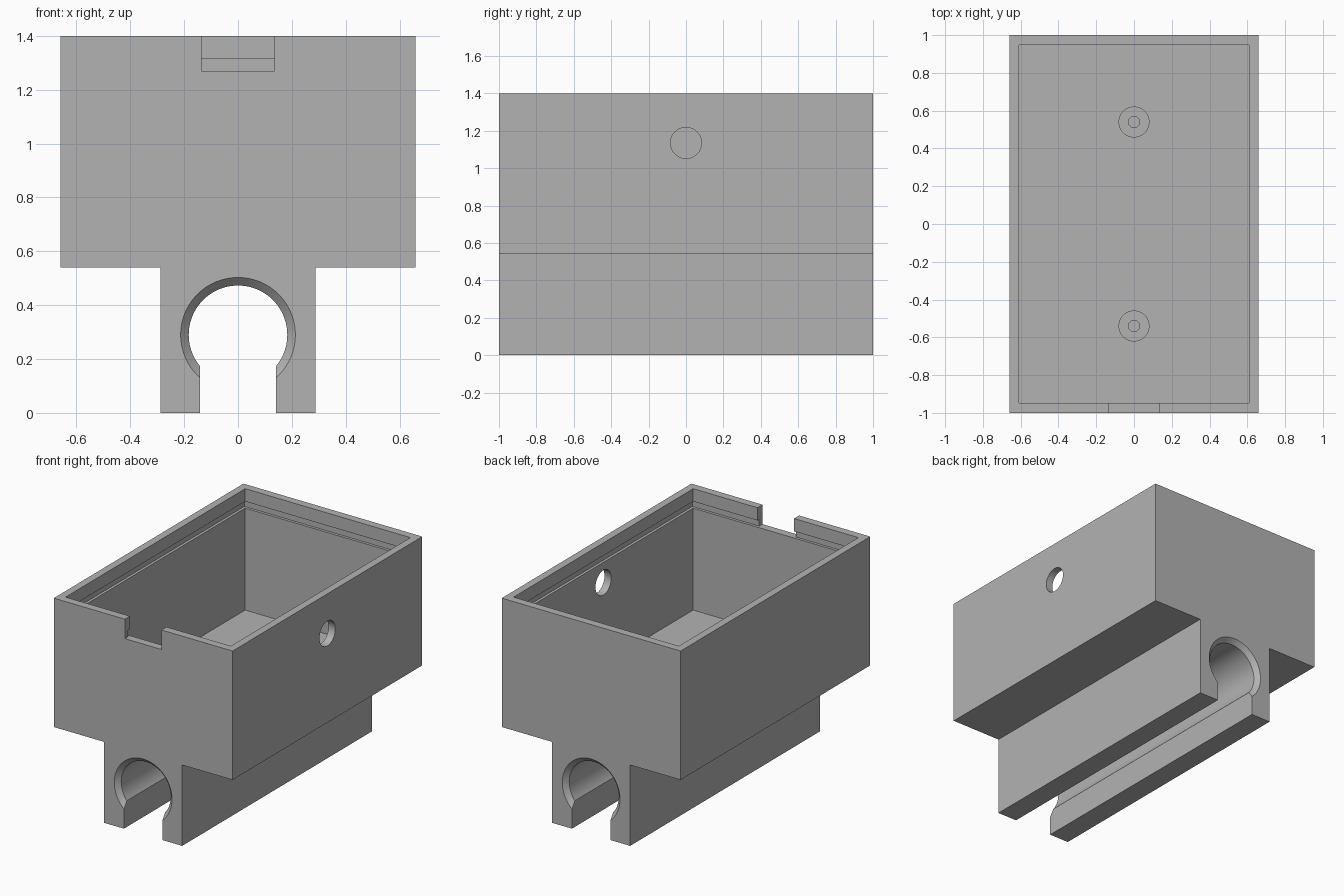
import bpy, bmesh, math
from mathutils import Matrix

if "Cube" in bpy.data.objects:
    bpy.data.objects.remove(bpy.data.objects["Cube"])

grey = bpy.data.materials.new("plain grey")
grey.diffuse_color = (0.45, 0.45, 0.45, 1)
grey.use_nodes = True
grey.node_tree.nodes["Principled BSDF"].inputs["Base Color"].default_value = grey.diffuse_color


def finish(name, bm):
    bmesh.ops.recalc_face_normals(bm, faces=bm.faces[:])
    me = bpy.data.meshes.new(name)
    bm.to_mesh(me)
    bm.free()
    me.materials.append(grey)
    ob = bpy.data.objects.new(name, me)
    bpy.context.collection.objects.link(ob)
    return ob


def box(name, x0, x1, y0, y1, z0, z1):
    bm = bmesh.new()
    bmesh.ops.create_cube(bm, size=1)
    for v in bm.verts:
        v.co = ((x0 + x1) / 2 + v.co.x * (x1 - x0),
                (y0 + y1) / 2 + v.co.y * (y1 - y0),
                (z0 + z1) / 2 + v.co.z * (z1 - z0))
    return finish(name, bm)


def lathe(name, profile, matrix, n=64):
    """Capped turned solid from (radius, height) points about local z."""
    bm = bmesh.new()
    rings = [[bm.verts.new((r * math.cos(2 * math.pi * i / n),
                            r * math.sin(2 * math.pi * i / n), h))
              for i in range(n)] for r, h in profile]
    for a, b in zip(rings, rings[1:]):
        for i in range(n):
            j = (i + 1) % n
            bm.faces.new((a[i], a[j], b[j], b[i]))
    bm.faces.new(rings[0])
    bm.faces.new(rings[-1])
    bm.transform(matrix)
    return finish(name, bm)


def smooth(ob):
    bpy.ops.object.select_all(action='DESELECT')
    ob.select_set(True)
    bpy.context.view_layer.objects.active = ob
    bpy.ops.object.shade_smooth_by_angle(angle=math.radians(25))


# T-shaped body: box above, rail clamp block below
half = [(0.288, 0), (0.288, 0.54), (0.66, 0.54), (0.66, 1.4)]
outline = half + [(-x, z) for x, z in reversed(half)]
bm = bmesh.new()
face = bm.faces.new([bm.verts.new((x, -1, z)) for x, z in outline])
new = bmesh.ops.extrude_face_region(bm, geom=[face])["geom"]
bmesh.ops.translate(bm, vec=(0, 2, 0),
                    verts=[g for g in new if isinstance(g, bmesh.types.BMVert)])
body = finish("housing_with_rail_clamp", bm)

# Cutters: cavity, lid groove, cable notch, side hole, rail slot, chamfered bore
along_y = Matrix.Translation((0, 0, 0.29)) @ Matrix.Rotation(math.pi / 2, 4, 'X')
along_x = Matrix.Translation((0, 0, 1.135)) @ Matrix.Rotation(math.pi / 2, 4, 'Y')
cutters = [
    box("cavity_cutter", -0.61, 0.61, -0.947, 0.947, 0.59, 1.5),
    box("groove_cutter", -0.628, 0.628, -0.965, 0.965, 1.27, 1.315),
    box("notch_cutter", -0.135, 0.135, -1.1, -0.9, 1.27, 1.5),
    lathe("side_hole_cutter", [(0.083, 0.5), (0.083, 0.8)], along_x),
    box("slot_cutter", -0.142, 0.142, -1.1, 1.1, -0.1, 0.29),
    lathe("bore_cutter", [(0.233, -1.02), (0.183, -0.97),
                          (0.183, 0.97), (0.233, 1.02)], along_y, 96),
]
bpy.context.view_layer.objects.active = body
for cutter in cutters:
    mod = body.modifiers.new("cut", 'BOOLEAN')
    mod.operation = 'DIFFERENCE'
    mod.solver = 'EXACT'
    mod.object = cutter
    bpy.ops.object.modifier_apply(modifier=mod.name)
    bpy.data.objects.remove(cutter, do_unlink=True)
smooth(body)

# Screw posts with blind pilot holes on the cavity floor
for label, y in (("front", -0.54), ("back", 0.54)):
    post = lathe(label + "_screw_post",
                 [(0.082, 0.585), (0.082, 0.71), (0.03, 0.71), (0.03, 0.6)],
                 Matrix.Translation((0, y, 0)), 48)
    smooth(post)
